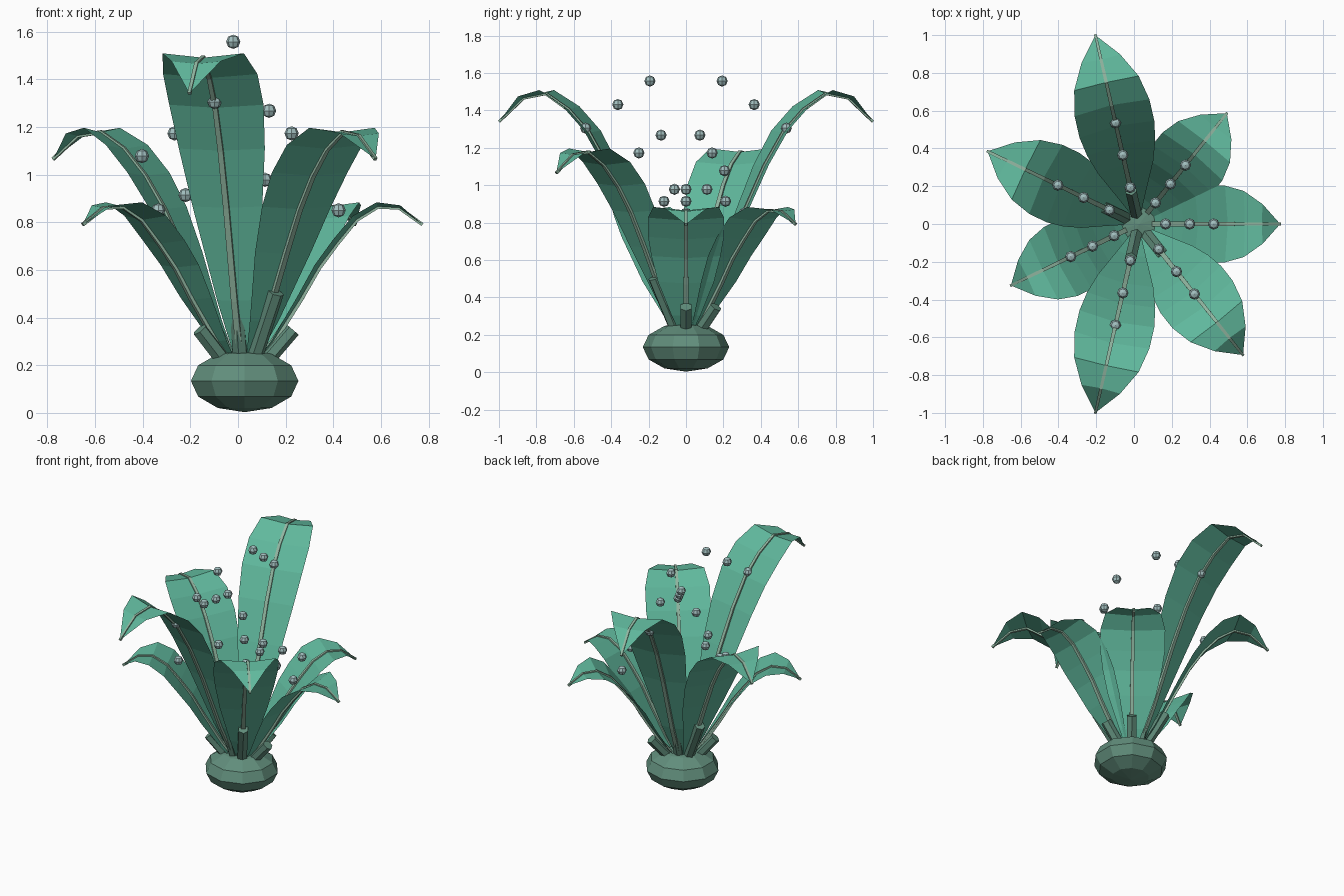
import bpy, bmesh, math
from mathutils import Vector

old = bpy.data.objects.get("Cube")
if old:
    bpy.data.objects.remove(old)


def material(name, rgb):
    m = bpy.data.materials.new(name)
    m.use_nodes = True
    m.diffuse_color = (*rgb, 1)
    bsdf = next(n for n in m.node_tree.nodes if n.type == 'BSDF_PRINCIPLED')
    bsdf.inputs["Base Color"].default_value = (*rgb, 1)
    return m


LEAF = material("leaf teal", (0.117, 0.48, 0.335))
BULB = material("bulb grey green", (0.12, 0.27, 0.20))
RIB = material("rib pale green", (0.28, 0.46, 0.35))
BEAD = material("bead pale grey", (0.36, 0.52, 0.52))

CENTRE = Vector((0.024, 0, 0))
# fraction outwards, height on a short leaf, height on a tall leaf, half width
PROFILE = [(0.03, 0.17, 0.17, 0.014), (0.166, 0.30, 0.47, 0.078),
           (0.315, 0.475, 0.86, 0.15), (0.42, 0.61, 1.10, 0.185),
           (0.52, 0.71, 1.28, 0.203), (0.63, 0.81, 1.405, 0.203),
           (0.75, 0.865, 1.49, 0.175), (0.87, 0.86, 1.465, 0.105),
           (1.0, 0.79, 1.34, 0)]
FOLD = 0.11
# size of each leaf going round: 0 short, 0.5 middle, 1 tall
SIZES = [0, 0, 1, 0.5, 0, 1, 0.5]
# distance out and height of the stalk tip for each leaf size
STALK_TIP = {0: (0.205, 0.35), 0.5: (0.218, 0.505), 1: (0.188, 0.64)}


def finish(name, bm, mat):
    mesh = bpy.data.meshes.new(name)
    bm.to_mesh(mesh)
    bm.free()
    mesh.materials.append(mat)
    obj = bpy.data.objects.new(name, mesh)
    bpy.context.collection.objects.link(obj)
    return obj


def ball(name, place, scale, segments, rings, mat):
    bm = bmesh.new()
    bmesh.ops.create_uvsphere(bm, u_segments=segments, v_segments=rings, radius=1)
    obj = finish(name, bm, mat)
    obj.location, obj.scale = place, scale
    return obj


def leaf(name, spine, widths, side):
    """Folded blade: left edge, midrib and right edge for each row."""
    bm = bmesh.new()
    rows = []
    for i, (p, w) in enumerate(zip(spine, widths)):
        if w == 0:
            rows.append([bm.verts.new(p)] * 3)
            continue
        along = spine[min(i + 1, len(spine) - 1)] - spine[max(i - 1, 0)]
        lift = along.cross(side).normalized()
        if lift.z < 0:
            lift.negate()
        rows.append([bm.verts.new(p + side * w * s + lift * FOLD * w * abs(s))
                     for s in (1, 0, -1)])
    for a, b in zip(rows, rows[1:]):
        for k in (0, 1):
            corners = [a[k], a[k + 1], b[k + 1], b[k]]
            bm.faces.new(list(dict.fromkeys(corners)))
    return finish(name, bm, LEAF)


def rib(name, spine, side):
    """Tapering square strip along the middle of a blade."""
    bm = bmesh.new()
    rings = []
    for i, p in enumerate(spine):
        along = spine[min(i + 1, len(spine) - 1)] - spine[max(i - 1, 0)]
        up = along.cross(side).normalized()
        half = 0.014 - 0.007 * i / (len(spine) - 1)
        rings.append([bm.verts.new(p + (side * s + up * t) * half)
                      for s, t in ((1, 1), (-1, 1), (-1, -1), (1, -1))])
    for a, b in zip(rings, rings[1:]):
        for k in range(4):
            n = (k + 1) % 4
            bm.faces.new((a[k], a[n], b[n], b[k]))
    bm.faces.new(rings[0])
    bm.faces.new(rings[-1])
    bmesh.ops.recalc_face_normals(bm, faces=bm.faces)
    return finish(name, bm, RIB)


def stub(name, start, end):
    """Short six-sided stalk."""
    bm = bmesh.new()
    bmesh.ops.create_cone(bm, cap_ends=True, segments=6, radius1=0.034,
                          radius2=0.034, depth=(end - start).length)
    obj = finish(name, bm, BULB)
    obj.location = (start + end) / 2
    obj.rotation_mode = 'QUATERNION'
    obj.rotation_quaternion = (end - start).to_track_quat('Z', 'Y')
    return obj


# bulb
ball("bulb", CENTRE + Vector((0.004, 0, 0.134)), (0.237, 0.231, 0.131), 10, 6, BULB)

# ring of leaves, each with a rib, a stalk and three floating beads
for i, size in enumerate(SIZES):
    angle = math.tau * i / len(SIZES)
    out = Vector((math.cos(angle), math.sin(angle), 0))
    side = Vector((-out.y, out.x, 0))

    def at(r, z):
        return CENTRE + out * r + Vector((0, 0, z))

    reach = 0.75 + 0.275 * size
    spine = [at(f * reach, lo + (hi - lo) * size) for f, lo, hi, w in PROFILE]
    leaf(f"leaf_{i + 1}", spine, [row[3] for row in PROFILE], side)
    rib(f"leaf_rib_{i + 1}", spine, side)
    stub(f"stalk_{i + 1}", at(0.025, 0.14), at(*STALK_TIP[size]))
    for k in range(3):
        r = (0.398 + 0.152 * size) * (1 - k * 0.32)
        z = 0.85 + 0.455 * size + k * (0.064 + 0.062 * size)
        ball(f"bead_{i + 1}_{k + 1}", at(r, z), (0.03,) * 3, 8, 4, BEAD)
